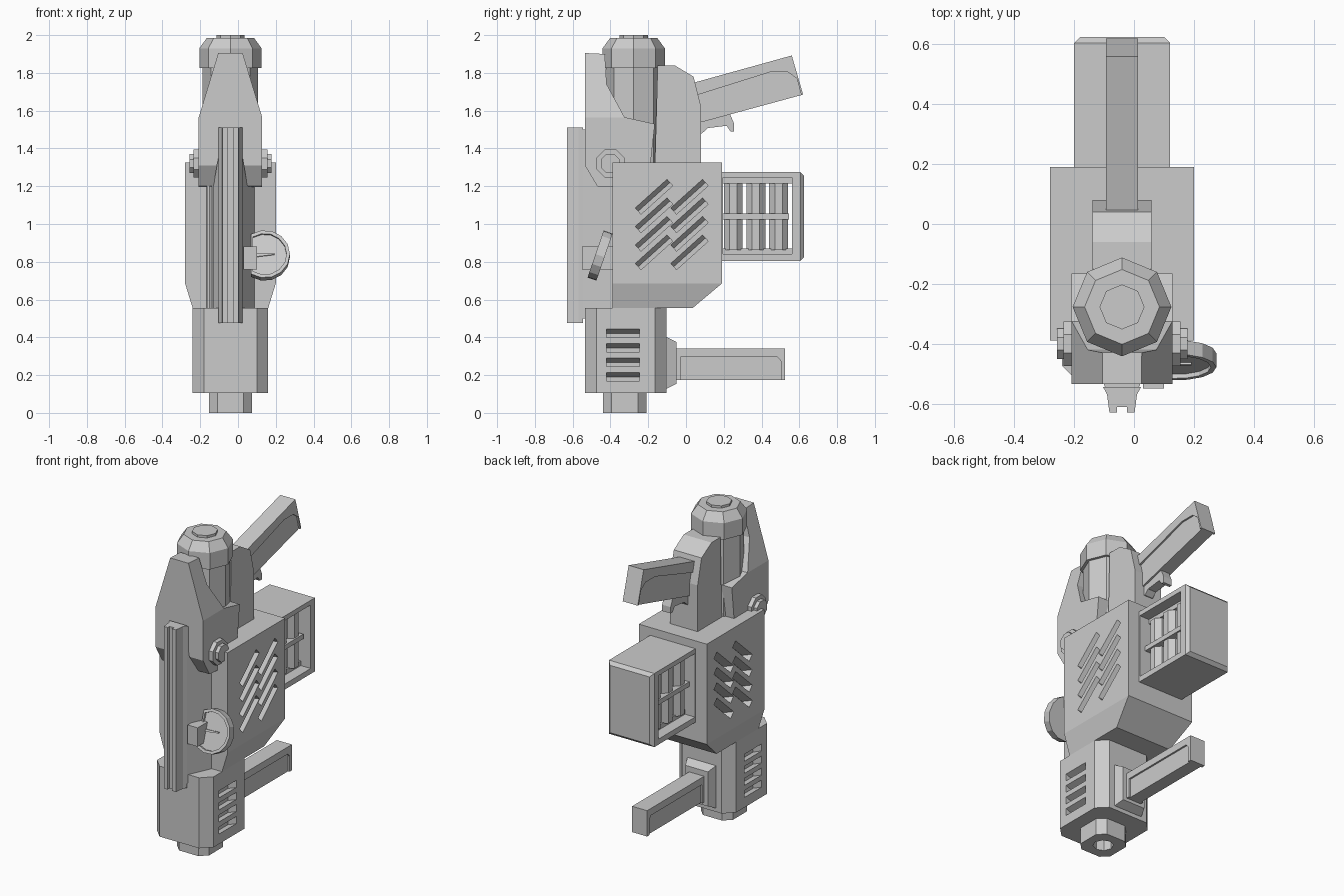
import bpy, bmesh
from math import sin, cos, pi, radians
from mathutils import Matrix, Vector

cube = bpy.data.objects.get("Cube")
if cube:
    bpy.data.objects.remove(cube, do_unlink=True)

XC = -0.04  # symmetry plane of the model
grey = bpy.data.materials.new("light_grey")
grey.use_nodes = True
COLOUR = (0.6, 0.6, 0.6, 1)
grey.diffuse_color = COLOUR
grey.node_tree.nodes["Principled BSDF"].inputs["Base Color"].default_value = COLOUR


def finish(name, bm, offset=(XC, 0, 0)):
    bmesh.ops.recalc_face_normals(bm, faces=bm.faces)
    bmesh.ops.translate(bm, verts=bm.verts, vec=Vector(offset))
    mesh = bpy.data.meshes.new(name)
    bm.to_mesh(mesh)
    bm.free()
    mesh.materials.append(grey)
    ob = bpy.data.objects.new(name, mesh)
    bpy.context.collection.objects.link(ob)
    return ob


def skin(name, rings, matrix=None, offset=(XC, 0, 0)):
    """Closed solid through matching rings of points."""
    bm = bmesh.new()
    loops = [[bm.verts.new(p) for p in ring] for ring in rings]
    n = len(loops[0])
    for a, b in zip(loops, loops[1:]):
        for i in range(n):
            j = (i + 1) % n
            bm.faces.new((a[i], a[j], b[j], b[i]))
    bm.faces.new(loops[0])
    bm.faces.new(loops[-1])
    if matrix:
        bmesh.ops.transform(bm, matrix=matrix, verts=bm.verts)
    return finish(name, bm, offset)


def prism(name, pts, axis, lo, hi, **kw):
    place = {"x": lambda p, t: (t, p[0], p[1]),
             "y": lambda p, t: (p[0], t, p[1]),
             "z": lambda p, t: (p[0], p[1], t)}[axis]
    return skin(name, [[place(p, t) for p in pts] for t in (lo, hi)], **kw)


def rect(a0, a1, b0, b1):
    return [(a0, b0), (a1, b0), (a1, b1), (a0, b1)]


def box(name, x, y, z):
    return prism(name, rect(*x, *y), "z", *z)


def chamfered(w, y0, y1, c):
    return [(-w + c, y0), (w - c, y0), (w, y0 + c), (w, y1 - c),
            (w - c, y1), (-w + c, y1), (-w, y1 - c), (-w, y0 + c)]


def polygon(r, n=8, a=0.0, b=0.0, turn=0.0):
    return [(a + r * cos(turn + 2 * pi * i / n), b + r * sin(turn + 2 * pi * i / n)) for i in range(n)]


def mirrored(half):
    """Outline from its right half, listed bottom to top."""
    return half + [(-x, z) for x, z in reversed(half)]


def boolean(ob, cutters, operation="DIFFERENCE"):
    for cutter in cutters:
        mod = ob.modifiers.new("cut", "BOOLEAN")
        mod.operation, mod.object, mod.solver = operation, cutter, "EXACT"
        bpy.context.view_layer.objects.active = ob
        bpy.ops.object.modifier_apply(modifier=mod.name)
        bpy.data.objects.remove(cutter, do_unlink=True)


def louvres(ob, half, spots, length, thick, angle):
    """Cut slanted slots into both sides."""
    bm = bmesh.new()
    turn = Matrix.Rotation(angle, 4, "X")
    for side in (-1, 1):
        for y, z in spots:
            verts = bmesh.ops.create_cube(bm, size=1)["verts"]
            for v in verts:
                inner = v.co.x < 0
                p = turn @ Vector((0, v.co.y * length, v.co.z * thick - (thick * 0.6 if inner else 0)))
                depth = half - 0.06 if inner else half + 0.01
                v.co = (side * depth, y + p.y, z + p.z)
    boolean(ob, [finish("slot_cutter", bm)])


def side_panels(ob, pts, depth):
    boolean(ob, [prism("panel_cutter", pts, "x", s * depth, s * 0.2) for s in (-1, 1)])


# Muzzle with bore
muzzle = prism("muzzle", chamfered(0.113, -0.44, -0.21, 0.045), "z", 0, 0.15)
boolean(muzzle, [prism("bore_cutter", polygon(0.06, 8, 0, -0.325), "z", -0.05, 0.1)])

# Lower shroud with vents
shroud = prism("lower_shroud", chamfered(0.2, -0.534, -0.103, 0.06), "z", 0.105, 0.555)
louvres(shroud, 0.2, [(-0.333, 0.195 + 0.077 * i) for i in range(4)], 0.175, 0.045, 0)

# Main body, tapered underneath, with diagonal vents
body = skin("main_body", [[(x, y, z) for x, y in rect(-w, w, -0.39, back)]
                          for w, back, z in ((0.2, 0.035, 0.555), (0.24, 0.19, 0.685), (0.24, 0.19, 1.325))])
louvres(body, 0.24, [(y, 0.853 + 0.098 * i) for y in (-0.172, 0.016) for i in range(4)],
        0.225, 0.045, radians(42))

# Front spine, ribs and sight rail
prism("front_spine", [(0.132, -0.38), (0.055, -0.548), (-0.055, -0.548), (-0.132, -0.38)], "z", 0.5, 1.5)
for x in (-0.125, -0.098):
    box("spine_rib", (x, x + 0.013), (-0.47, -0.38), (0.5, 1.3))
prism("front_rail", mirrored([(0.063, -0.545), (0.05, -0.57), (0.042, -0.63), (0.016, -0.63), (0.016, -0.612)]),
      "z", 0.475, 1.51)

# Shield: side outline trimmed by front outline, slotted for the rail
shield = prism("front_shield", [(-0.535, 1.905), (-0.43, 1.9), (-0.42, 1.74), (-0.325, 1.565), (-0.165, 1.53),
                                (-0.19, 1.3), (-0.39, 1.3), (-0.39, 1.195), (-0.47, 1.2), (-0.535, 1.31)],
               "x", -0.2, 0.2)
boolean(shield, [prism("trim", mirrored([(0.168, 1), (0.168, 1.565), (0.063, 1.91)]), "y", -0.7, 0)], "INTERSECT")
boolean(shield, [prism("slot", mirrored([(0.095, 1), (0.085, 1.23), (0.064, 1.35), (0.064, 1.5)]), "y", -0.7, -0.42)])

# Pivot bolts on both cheeks
for s in (-1, 1):
    prism("pivot_washer", polygon(0.08, 8, -0.4, 1.32, pi / 8), "x", s * 0.15, s * 0.195)
    prism("pivot_bolt", polygon(0.055, 8, -0.4, 1.32, pi / 8), "x", s * 0.15, s * 0.218)

# Barrel and stepped cap
prism("barrel", polygon(0.147, 8, 0, -0.277), "z", 1.3, 1.85)
skin("barrel_cap", [[(x, y, z) for x, y in polygon(r, 8, 0, -0.277)]
                    for r, z in ((0.165, 1.825), (0.165, 1.93), (0.125, 1.985), (0.075, 1.985), (0.075, 2.0))])

# Rear block, upper grip and trigger
prism("rear_block", [(-0.165, 1.3), (-0.15, 1.84), (-0.06, 1.84), (0.04, 1.78), (0.08, 1.62), (0.08, 1.3)],
      "x", -0.098, 0.098)
grip = prism("upper_grip", [(0.03, 1.745), (0.56, 1.892), (0.62, 1.685), (0.03, 1.525)], "x", -0.053, 0.053)
side_panels(grip, [(0.05, 1.68), (0.445, 1.804), (0.54, 1.804), (0.587, 1.77), (0.61, 1.683),
                   (0.61, 1.6), (0.05, 1.45)], 0.042)
prism("trigger", [(0.06, 1.48), (0.085, 1.48), (0.115, 1.508), (0.215, 1.52), (0.235, 1.49), (0.255, 1.49),
                  (0.255, 1.53), (0.225, 1.6), (0.06, 1.56)], "x", -0.03, 0.03)

# Magazine with open sides and cells inside
magazine = skin("magazine", [[(x, y, z) for x, z in rect(-0.16 + c, 0.16 - c, 0.805 + c, 1.275 - c)]
                             for y, c in ((0.15, 0), (0.605, 0), (0.625, 0.02))])
boolean(magazine, [box("window", (-0.3, 0.3), (0.195, 0.562), (0.84, 1.245))])
for i in range(3):
    y = 0.2 + 0.12 * i
    prism("cell", chamfered(0.11, y, y + 0.1, 0.03), "z", 0.862, 1.215)
box("cell_clip", (-0.12, 0.12), (0.18, 0.545), (1.025, 1.055))
for z in (0.84, 1.215):
    box("cell_tray", (-0.09, 0.09), (0.18, 0.57), (z, z + 0.03))

# Lower handle on a tapered mount
skin("handle_mount", [[(x, y, z) for x, z in rect(-w, w, 0.265 - h, 0.265 + h)]
                      for y, w, h in ((-0.12, 0.1, 0.135), (-0.1, 0.1, 0.135), (-0.05, 0.08, 0.11))])
handle = box("lower_handle", (-0.053, 0.053), (-0.07, 0.525), (0.175, 0.34))
side_panels(handle, [(-0.03, 0.1), (-0.03, 0.295), (0.485, 0.295), (0.502, 0.275), (0.502, 0.1)], 0.042)

# Tilted dial on the left side with recessed face and needle
box("dial_mount", (0.07, 0.14), (-0.55, -0.38), (0.76, 0.88))
tilt = Matrix.Rotation(radians(-19), 4, "X")
place = dict(matrix=tilt, offset=(0.142, -0.455, 0.833))


def dial_outline(r):
    return [(r * cos(radians(t)), r * sin(radians(t))) for t in [-123 + 24.6 * i for i in range(11)]]


dial = prism("dial", dial_outline(0.133), "y", -0.025, 0.025, **place)
boolean(dial, [prism("dial_recess", dial_outline(0.115), "y", -0.05, -0.01, **place)])
prism("dial_needle", [(-0.045, -0.012), (0.05, 0), (0.05, 0.008), (-0.045, 0.004)], "y", -0.018, -0.005, **place)
